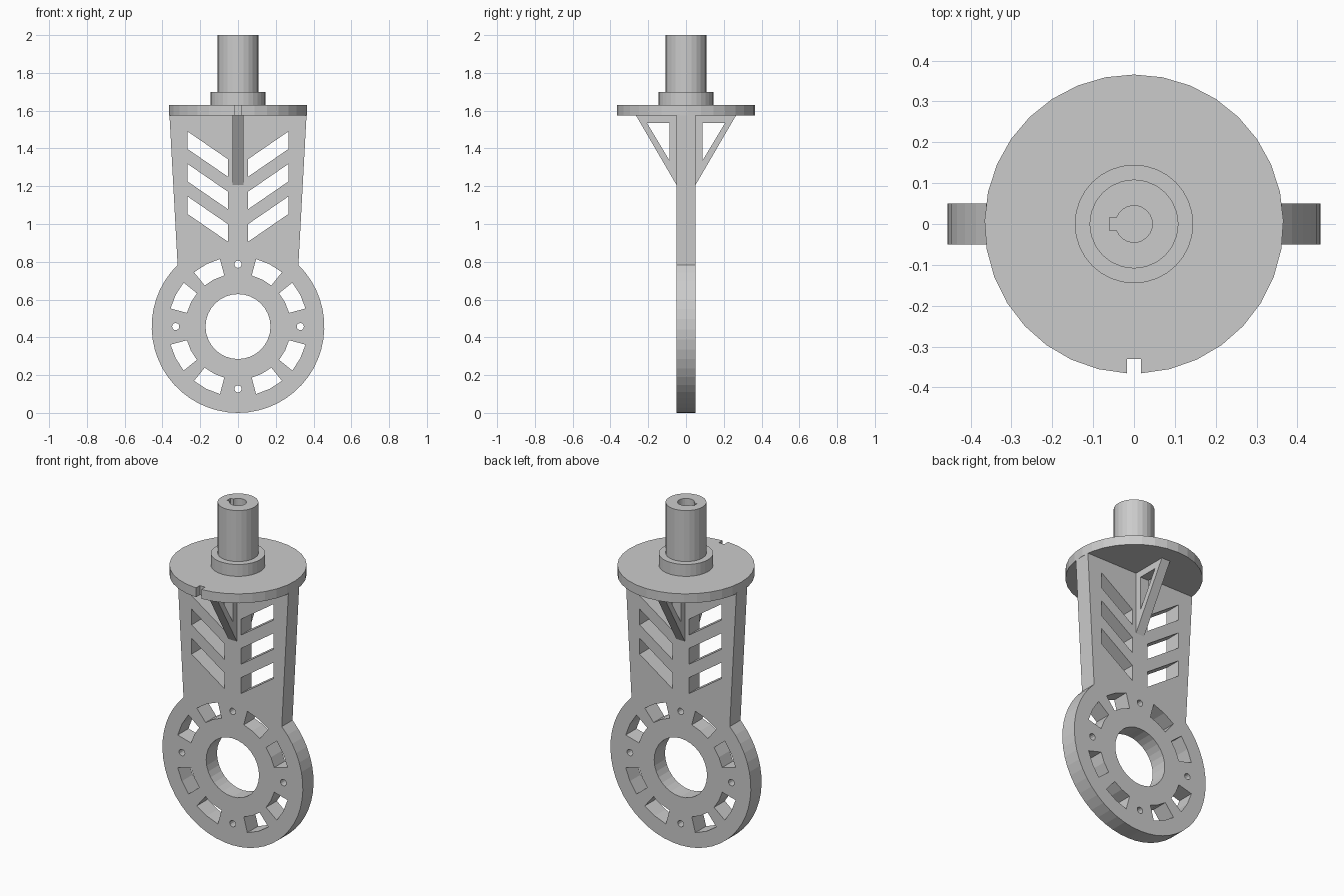
import bpy, bmesh
from math import sin, cos, radians, asin, degrees
from mathutils import Matrix

if "Cube" in bpy.data.objects:
    bpy.data.objects.remove(bpy.data.objects["Cube"])

# local profile plane -> world: XY as is, XZ for the plate, YZ for the ribs
XY = Matrix.Identity(4)
XZ = Matrix.Rotation(radians(90), 4, 'X')
YZ = Matrix(((0, 0, 1, 0), (1, 0, 0, 0), (0, 1, 0, 0), (0, 0, 0, 1)))


def arc(r, a0, a1, n, cx=0, cy=0):
    """Points on an arc, both ends included."""
    steps = [radians(a0 + (a1 - a0) * i / n) for i in range(n + 1)]
    return [(cx + r * cos(a), cy + r * sin(a)) for a in steps]


def circle(r, n, cx=0, cy=0):
    return arc(r, 0, 360, n, cx, cy)[:-1]


def extrude(name, loops, d0, d1, frame):
    """Solid from an outline and its holes, from depth d0 to d1."""
    cu = bpy.data.curves.new(name + "_profile", 'CURVE')
    cu.dimensions = '2D'
    cu.fill_mode = 'BOTH'
    cu.extrude = (d1 - d0) / 2
    for pts in loops:
        sp = cu.splines.new('POLY')
        sp.points.add(len(pts) - 1)
        for p, (x, y) in zip(sp.points, pts):
            p.co = (x, y, 0, 1)
        sp.use_cyclic_u = True
    tmp = bpy.data.objects.new(name + "_profile", cu)
    bpy.context.collection.objects.link(tmp)
    dg = bpy.context.evaluated_depsgraph_get()
    me = bpy.data.meshes.new_from_object(tmp.evaluated_get(dg))
    bpy.data.objects.remove(tmp)
    me.name = name
    me.transform(frame @ Matrix.Translation((0, 0, (d0 + d1) / 2)))
    bm = bmesh.new()
    bm.from_mesh(me)
    bmesh.ops.remove_doubles(bm, verts=bm.verts, dist=1e-5)
    bmesh.ops.recalc_face_normals(bm, faces=bm.faces)
    for f in bm.faces:
        f.smooth = False
    bm.to_mesh(me)
    bm.free()
    ob = bpy.data.objects.new(name, me)
    bpy.context.collection.objects.link(ob)
    return ob


# Plate: ring outline joined to the tapered neck
R, CZ = 0.457, 0.457
outline = arc(R, 134.4, 405.6, 40, 0, CZ) + [(0.363, 1.58), (-0.363, 1.58)]
holes = [circle(0.172, 32, 0, CZ)]
for q in range(0, 360, 90):
    a = radians(q)
    holes.append(circle(0.019, 12, 0.33 * cos(a), CZ + 0.33 * sin(a)))
    for mid in (q + 27, q + 63):
        holes.append(arc(0.28, mid - 12, mid + 12, 2, 0, CZ)
                     + arc(0.37, mid + 12, mid - 12, 2, 0, CZ))
# Chevron windows in the neck
for s in (-1, 1):
    for i in range(3):
        d = 0.172 * i
        holes.append([(s * 0.053, 1.25 - d), (s * 0.267, 1.397 - d),
                      (s * 0.267, 1.49 - d), (s * 0.053, 1.343 - d)])
extrude("ring_and_neck_plate", [outline] + holes, -0.05, 0.05, XZ)

# Triangular gusset ribs, front and back
for s, side in ((-1, "front"), (1, "back")):
    rib = [(s * 0.045, 1.206), (s * 0.05, 1.206), (s * 0.268, 1.58), (s * 0.045, 1.58)]
    window = [(s * 0.087, 1.335), (s * 0.207, 1.535), (s * 0.087, 1.535)]
    extrude(side + "_gusset", [rib, window], -0.028, 0.028, YZ)

# Flange disc with a locating notch at the front
FR, NW = 0.366, 0.017
h = degrees(asin(NW / FR))
flange = arc(FR, -90 + h, 270 - h, 32) + [(-NW, -0.33), (NW, -0.33)]
extrude("flange", [flange], 1.575, 1.63, XY)

# Collar and keyed hollow shaft
extrude("collar", [circle(0.145, 32)], 1.625, 1.70, XY)
BR, KW = 0.045, 0.016
k = degrees(asin(KW / BR))
bore = arc(BR, -180 + k, 180 - k, 20) + [(-0.06, KW), (-0.06, -KW)]
extrude("shaft", [circle(0.109, 24), bore], 1.69, 2.0, XY)
